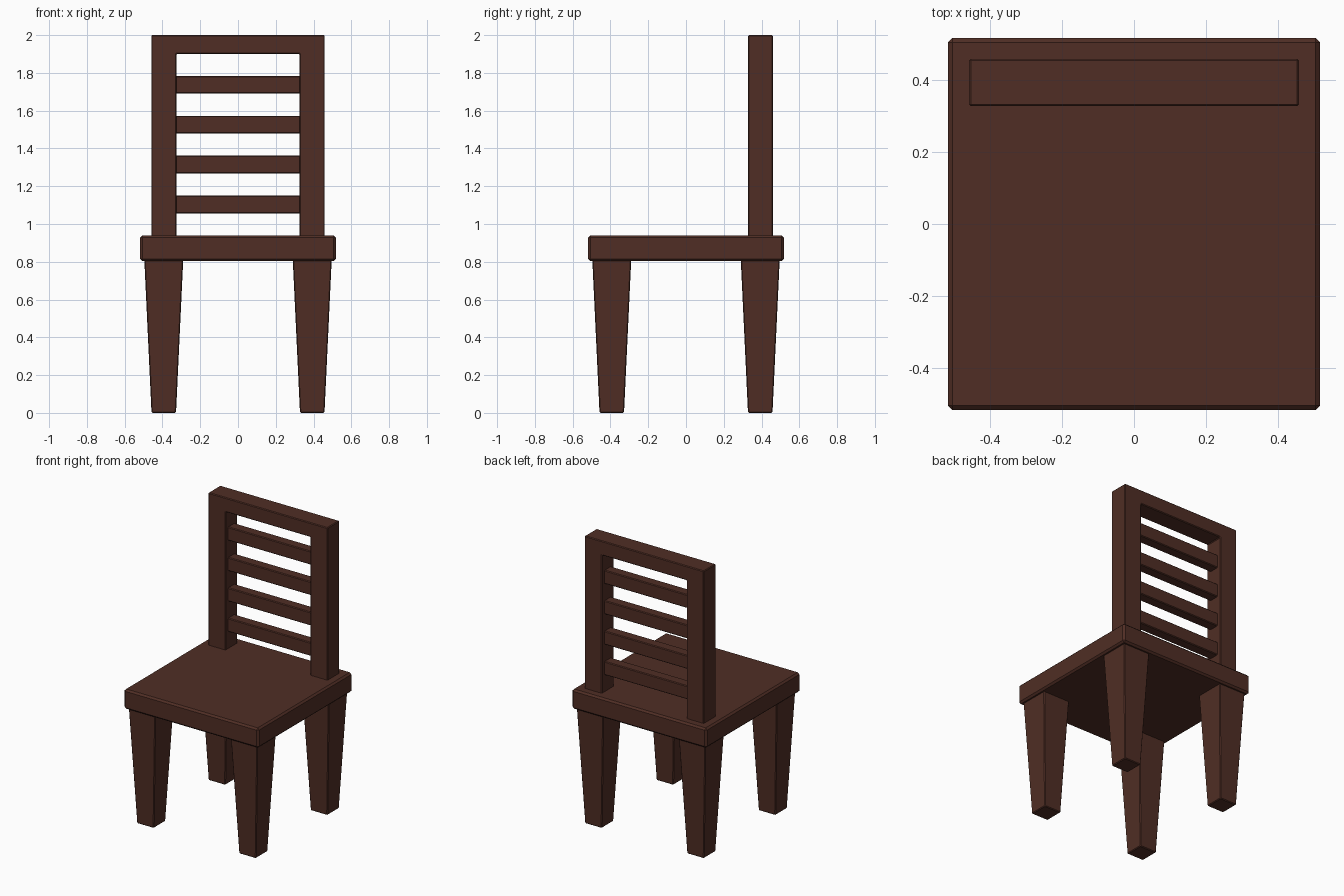
import bpy, bmesh

if "Cube" in bpy.data.objects:
    bpy.data.objects.remove(bpy.data.objects["Cube"])

wood = bpy.data.materials.new("dark brown wood")
wood.diffuse_color = (0.080, 0.027, 0.018, 1)
wood.use_nodes = True
wood.node_tree.nodes["Principled BSDF"].inputs["Base Color"].default_value = wood.diffuse_color


def finish(name, bm, bevel):
    if bevel:
        bmesh.ops.bevel(bm, geom=bm.edges[:], offset=bevel, segments=1,
                        affect='EDGES', clamp_overlap=True)
    bmesh.ops.recalc_face_normals(bm, faces=bm.faces[:])
    me = bpy.data.meshes.new(name)
    bm.to_mesh(me)
    bm.free()
    me.materials.append(wood)
    ob = bpy.data.objects.new(name, me)
    bpy.context.collection.objects.link(ob)
    return ob


def box(name, lo, hi, bevel=0.0, bottom_scale=1.0):
    """Box between two corners; bottom_scale tapers the lower end."""
    bm = bmesh.new()
    bmesh.ops.create_cube(bm, size=1)
    for v in bm.verts:
        k = bottom_scale if v.co.z < 0 else 1.0
        v.co.x *= k
        v.co.y *= k
        for i in range(3):
            v.co[i] = (lo[i] + hi[i]) / 2 + v.co[i] * (hi[i] - lo[i])
    return finish(name, bm, bevel)


# seat
box("seat", (-0.518, -0.518, 0.803), (0.518, 0.518, 0.94), 0.012)

# four tapered legs
C, H = 0.393, 0.103
for sx, side in ((-1, "left"), (1, "right")):
    for sy, end in ((-1, "front"), (1, "back")):
        box(f"{end}_{side}_leg", (sx * C - H, sy * C - H, 0),
            (sx * C + H, sy * C + H, 0.81), 0.005, 0.63)

# back frame: posts and top rail as one arch-shaped profile
outline = [(-0.459, 0.93), (-0.459, 2), (0.459, 2), (0.459, 0.93),
           (0.326, 0.93), (0.326, 1.9), (-0.326, 1.9), (-0.326, 0.93)]
bm = bmesh.new()
face = bm.faces.new([bm.verts.new((x, 0.328, z)) for x, z in outline])
ext = bmesh.ops.extrude_face_region(bm, geom=[face])
for v in ext["geom"]:
    if isinstance(v, bmesh.types.BMVert):
        v.co.y = 0.460
finish("back_frame", bm, 0.005)

# four slats across the back
for i in range(4):
    z = 1.103 + i * 0.2115
    box(f"back_slat_{i + 1}", (-0.332, 0.358, z - 0.047),
        (0.332, 0.430, z + 0.047), 0.005)
